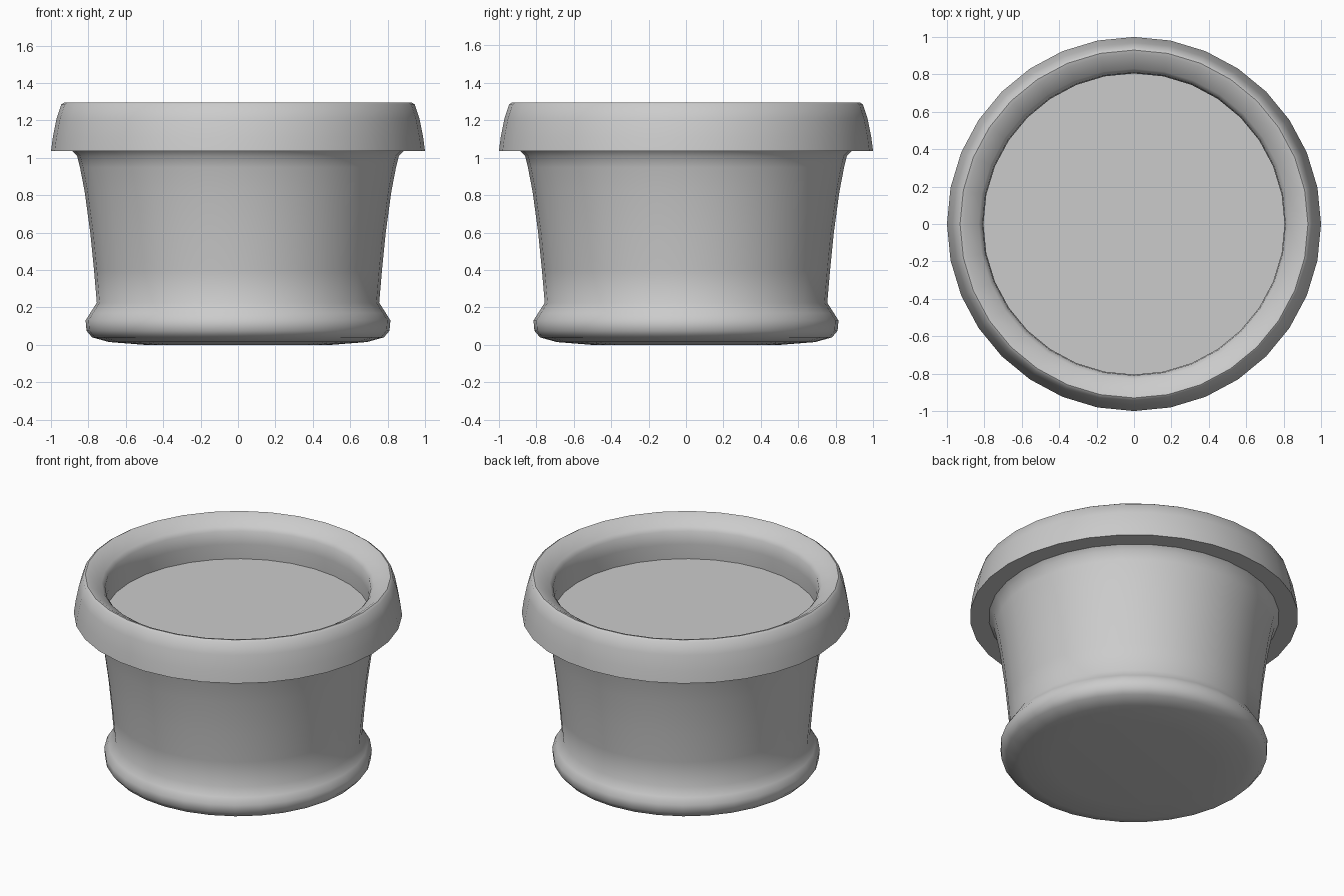
import bpy, bmesh, math

if "Cube" in bpy.data.objects:
    bpy.data.objects.remove(bpy.data.objects["Cube"])

SIDES = 32


def lathe(name, profile, angle=40):
    """Revolve (radius, z) points around z; radius 0 makes a pole."""
    bm = bmesh.new()
    rings = []
    for r, z in profile:
        if r == 0:
            rings.append([bm.verts.new((0, 0, z))] * SIDES)
        else:
            rings.append([bm.verts.new((r * math.cos(2 * math.pi * i / SIDES),
                                        r * math.sin(2 * math.pi * i / SIDES), z))
                          for i in range(SIDES)])
    for a, b in zip(rings, rings[1:]):
        for i in range(SIDES):
            j = (i + 1) % SIDES
            bm.faces.new(list(dict.fromkeys((a[i], a[j], b[j], b[i]))))
    bmesh.ops.recalc_face_normals(bm, faces=bm.faces)
    mesh = bpy.data.meshes.new(name)
    bm.to_mesh(mesh)
    bm.free()
    ob = bpy.data.objects.new(name, mesh)
    bpy.context.collection.objects.link(ob)
    bpy.ops.object.select_all(action='DESELECT')
    ob.select_set(True)
    bpy.context.view_layer.objects.active = ob
    bpy.ops.object.shade_smooth_by_angle(angle=math.radians(angle))
    return ob


# Pot: rounded foot, flared wall, overhanging collar and inner lip
lathe("pot", [
    (0, 0), (0.50, 0.0), (0.69, 0.015), (0.78, 0.04), (0.81, 0.075),
    (0.815, 0.13), (0.79, 0.17), (0.755, 0.225), (0.77, 0.40), (0.79, 0.60),
    (0.82, 0.82), (0.845, 0.95), (0.86, 1.01), (0.885, 1.035),
    (1.0, 1.035), (0.99, 1.11), (0.97, 1.21), (0.945, 1.285), (0.93, 1.295),
    (0.91, 1.29), (0.83, 1.24), (0.81, 1.215), (0.805, 1.13), (0.81, 1.02)])

# Soil surface closing the inside of the collar
bpy.ops.mesh.primitive_circle_add(vertices=SIDES, radius=0.81,
                                  fill_type='NGON', location=(0, 0, 1.03))
bpy.context.object.name = "soil"
